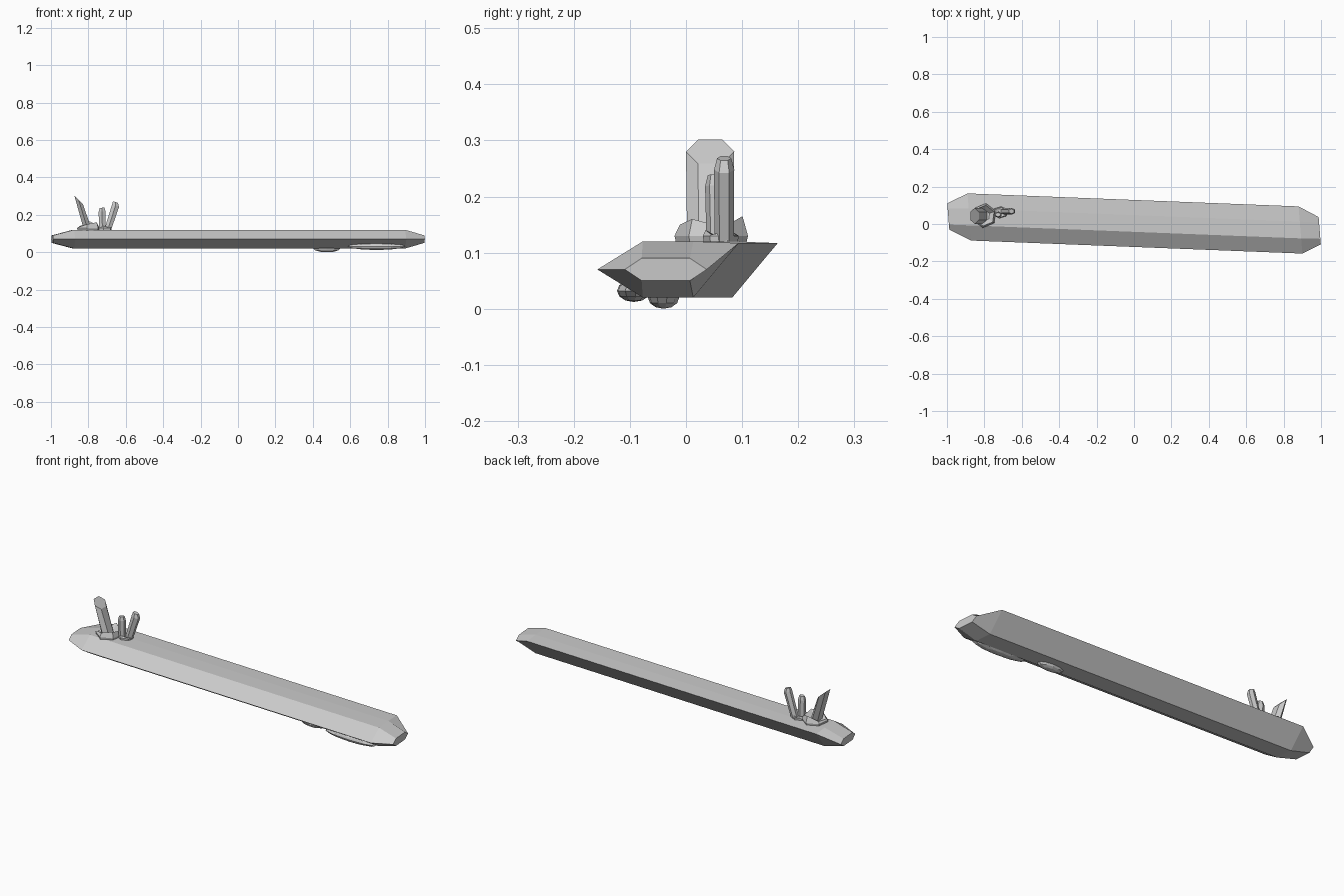
import bpy, bmesh, math
from mathutils import Vector

if "Cube" in bpy.data.objects:
    bpy.data.objects.remove(bpy.data.objects["Cube"])


def loft(name, rings):
    """Skin equal-length rings of points into a closed flat-faced solid."""
    bm = bmesh.new()
    vs = [[bm.verts.new(p) for p in r] for r in rings]
    n = len(vs[0])
    for a, b in zip(vs, vs[1:]):
        for i in range(n):
            j = (i + 1) % n
            bm.faces.new((a[i], a[j], b[j], b[i]))
    bm.faces.new(vs[0][::-1])
    bm.faces.new(vs[-1])
    bmesh.ops.recalc_face_normals(bm, faces=bm.faces)
    me = bpy.data.meshes.new(name)
    bm.to_mesh(me)
    bm.free()
    ob = bpy.data.objects.new(name, me)
    bpy.context.collection.objects.link(ob)
    return ob


def section(cx, cy, apex, flat, lo, hi, back_z):
    """Six-sided log section, slightly skewed in plan."""
    prof = [(-apex, 0.07), (-flat, hi), (flat, hi), (apex, back_z), (flat, lo), (-flat, lo)]
    return [(cx - 0.08 * y, cy + y, z) for y, z in prof]


# long faceted slab with tapered ends
loft("slab", [
    section(-0.993, 0.040, 0.070, 0.043, 0.05, 0.09, 0.07),
    section(-0.88, 0.0375, 0.126, 0.045, 0.02, 0.12, 0.117),
    section(0.89, -0.032, 0.126, 0.045, 0.02, 0.12, 0.117),
    section(0.993, -0.036, 0.073, 0.043, 0.05, 0.09, 0.07),
])


def crystal(name, base, top, rx, ry, slope, tip=0.7, bevel=0.02):
    """Leaning six-sided crystal with a slanted, bevelled top."""
    base, top = Vector(base), Vector(top)

    def ring(c, s, k, drop=0):
        out = []
        for i in range(6):
            a = math.radians(60 * i + 30)
            x, y = rx * s * math.cos(a), ry * s * math.sin(a)
            out.append((c.x + x, c.y + y, c.z + k * x - drop))
        return out
    return loft(name, [ring(base, 0.95, 0), ring(top, 1, slope, bevel), ring(top, tip, slope)])


# main crystal (chisel top leaning left) and two small ones
crystal("tall_crystal", (-0.80, 0.043, 0.11), (-0.852, 0.043, 0.280), 0.026, 0.043, -0.95, 0.6, 0.0)
crystal("short_crystal", (-0.725, 0.052, 0.11), (-0.727, 0.050, 0.238), 0.021, 0.016, 0.1)
crystal("leaning_crystal", (-0.70, 0.068, 0.11), (-0.655, 0.068, 0.268), 0.022, 0.018, -0.3)


def rock_collar(name, cx, cy, rx, ry, heights):
    """Jagged low rock around the crystal roots."""
    def ring(s, zs):
        return [(cx + rx * s * math.cos(math.pi * i / 3 + 0.4),
                 cy + ry * s * math.sin(math.pi * i / 3 + 0.4), z) for i, z in enumerate(zs)]
    return loft(name, [ring(0.9, [0.10] * 6), ring(1, [0.13] * 6),
                       ring(0.85, heights), ring(0.45, [0.13] * 6)])


rock_collar("large_rock", -0.80, 0.045, 0.066, 0.066, [0.145, 0.165, 0.14, 0.135, 0.15, 0.16])
rock_collar("small_rock", -0.715, 0.062, 0.042, 0.032, [0.138, 0.13, 0.14, 0.13, 0.14, 0.132])

# flattened lumps under the far end
for name, loc, size in [("front_lump", (0.74, -0.093, 0.032), (0.16, 0.030, 0.020)),
                        ("under_lump", (0.475, -0.040, 0.020), (0.075, 0.028, 0.020))]:
    bpy.ops.mesh.primitive_uv_sphere_add(segments=10, ring_count=6, radius=1,
                                         location=loc, rotation=(0, 0, -0.038))
    ob = bpy.context.object
    ob.name = name
    ob.scale = size
